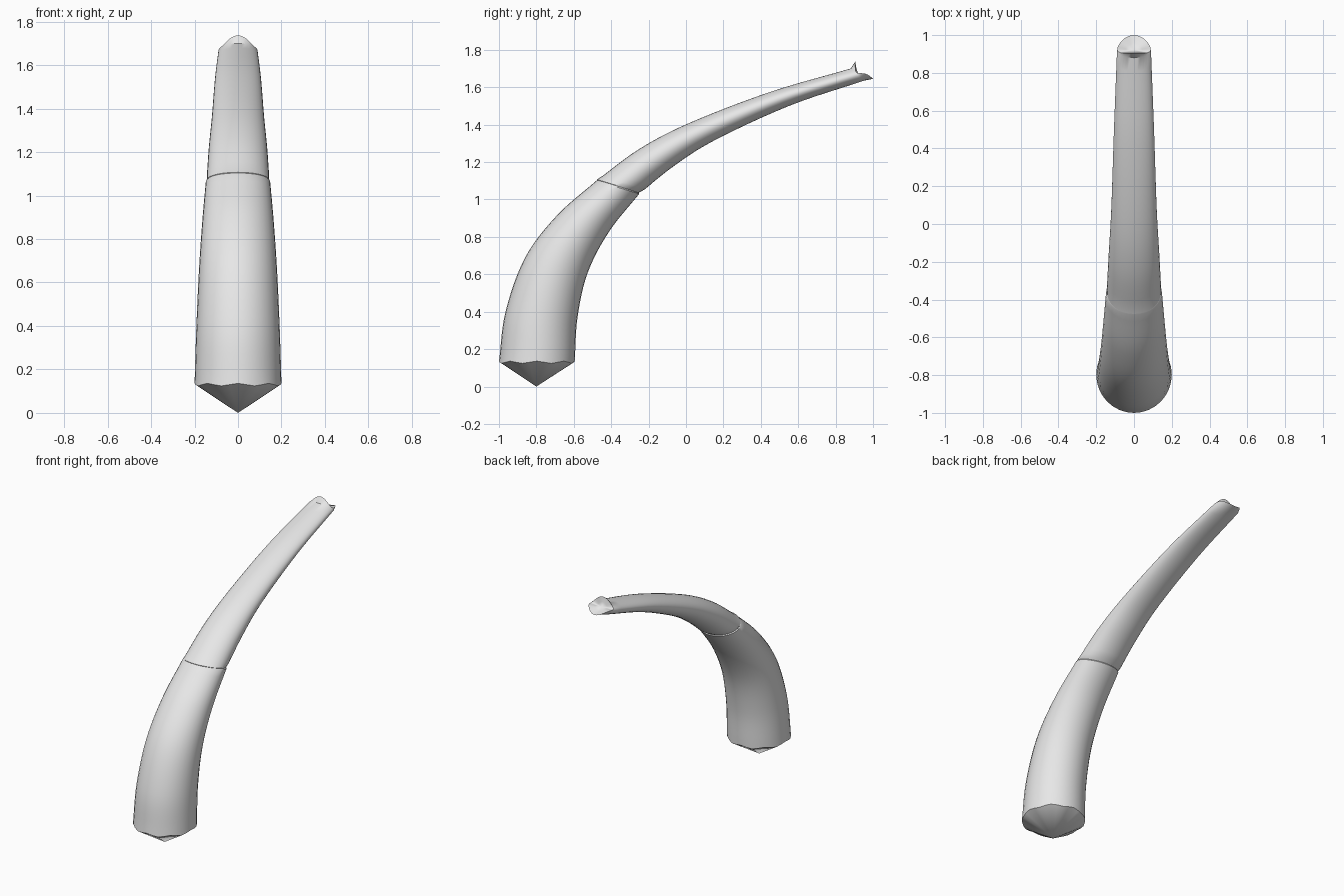
import bpy
import bmesh
import math
from mathutils import Vector

cube = bpy.data.objects.get("Cube")
if cube:
    bpy.data.objects.remove(cube)

SIDES = 32
ANGLES = [2 * math.pi * i / SIDES for i in range(SIDES)]

ivory = bpy.data.materials.new("pale grey")
ivory.use_nodes = True
ivory.diffuse_color = (0.8, 0.8, 0.8, 1)
ivory.node_tree.nodes["Principled BSDF"].inputs["Base Color"].default_value = (0.8, 0.8, 0.8, 1)


def smooth_stations(stations, steps=6):
    """Catmull-Rom through stations: outer y, outer z, inner y, inner z, half width."""
    pts = [Vector(s) for s in stations]
    pts = [2 * pts[0] - pts[1]] + pts + [2 * pts[-1] - pts[-2]]
    result = []
    for a, b, c, d in zip(pts, pts[1:], pts[2:], pts[3:]):
        for k in range(steps):
            t = k / steps
            result.append(0.5 * (2 * b + (c - a) * t + (2 * a - 5 * b + 4 * c - d) * t ** 2
                                 + (3 * b - a - 3 * c + d) * t ** 3))
    return result + [pts[-2]]


def ring(station, scale=1.0, shift=0.0):
    """Oval ring between the outer and inner edge of the horn."""
    oy, oz, iy, iz, w = station
    outer, inner = Vector((0, oy, oz)), Vector((0, iy, iz))
    mid, half = (outer + inner) / 2, (outer - inner) / 2
    along = Vector((0, -half.z, half.y)).normalized()
    if along.z < 0:
        along = -along
    return [mid + along * shift + scale * (half * math.cos(a) + Vector((w * math.sin(a), 0, 0)))
            for a in ANGLES]


def loft(name, rings, start=None, end=None):
    """Skin rings into one surface, closing each end to a point if given."""
    bm = bmesh.new()
    rows = [[bm.verts.new(p) for p in r] for r in rings]
    for low, high in zip(rows, rows[1:]):
        for i in range(SIDES):
            j = (i + 1) % SIDES
            bm.faces.new((low[i], low[j], high[j], high[i]))
    for point, row in ((start, rows[0]), (end, rows[-1])):
        if point is not None:
            tip = bm.verts.new(point)
            for i in range(SIDES):
                bm.faces.new((row[i], row[(i + 1) % SIDES], tip))
    bmesh.ops.recalc_face_normals(bm, faces=bm.faces)
    mesh = bpy.data.meshes.new(name)
    bm.to_mesh(mesh)
    bm.free()
    mesh.materials.append(ivory)
    obj = bpy.data.objects.new(name, mesh)
    bpy.context.collection.objects.link(obj)
    bpy.ops.object.select_all(action='DESELECT')
    obj.select_set(True)
    bpy.context.view_layer.objects.active = obj
    bpy.ops.object.shade_smooth_by_angle(angle=math.radians(35))
    return obj


# Thick lower half with a scalloped bottom edge and pointed base
lower = smooth_stations([
    (-1.0, .13, -.595, .13, .2),
    (-.965, .4, -.58, .37, .192),
    (-.86, .69, -.525, .61, .18),
    (-.69, .915, -.41, .83, .165),
    (-.48, 1.10, -.25, 1.03, .148)])
lower_rings = [ring(s) for s in lower]
for i, p in enumerate(lower_rings[0]):
    p.z += 0.006 * math.cos(i * math.pi / 2)
lower_rings.append(ring(lower[-1], 0.96, 0.006))
loft("lower_horn", lower_rings, start=(0, -.8, 0))

# Slender upper half, set just inside the lower one
upper = smooth_stations([
    (-.48, 1.10, -.25, 1.03, .145),
    (-.25, 1.27, -.07, 1.175, .134),
    (.02, 1.41, .15, 1.315, .12),
    (.45, 1.575, .55, 1.50, .106),
    (.88, 1.70, .95, 1.635, .09)])
upper_rings = [ring(upper[0], 0.94)] + [ring(s, 0.985 if k == 0 else 1, 0.008 if k == 0 else 0)
                                       for k, s in enumerate(upper)]

# Flared saddle-shaped rim and hollowed end
rim = []
for a in ANGLES:
    c = math.cos(a)
    rim.append(Vector((.088 * math.sin(a), .925 - .0475 * c + .0275 * c * c,
                       1.675 + .046 * c ** 3 + .016 * c * c)))
hollow = Vector((0, .925, 1.675))
cup = [p.lerp(hollow, 0.5) + Vector((0, -.004, -.004)) for p in rim]
loft("upper_horn", upper_rings + [rim, cup], end=hollow + Vector((0, -.004, -.004)))
